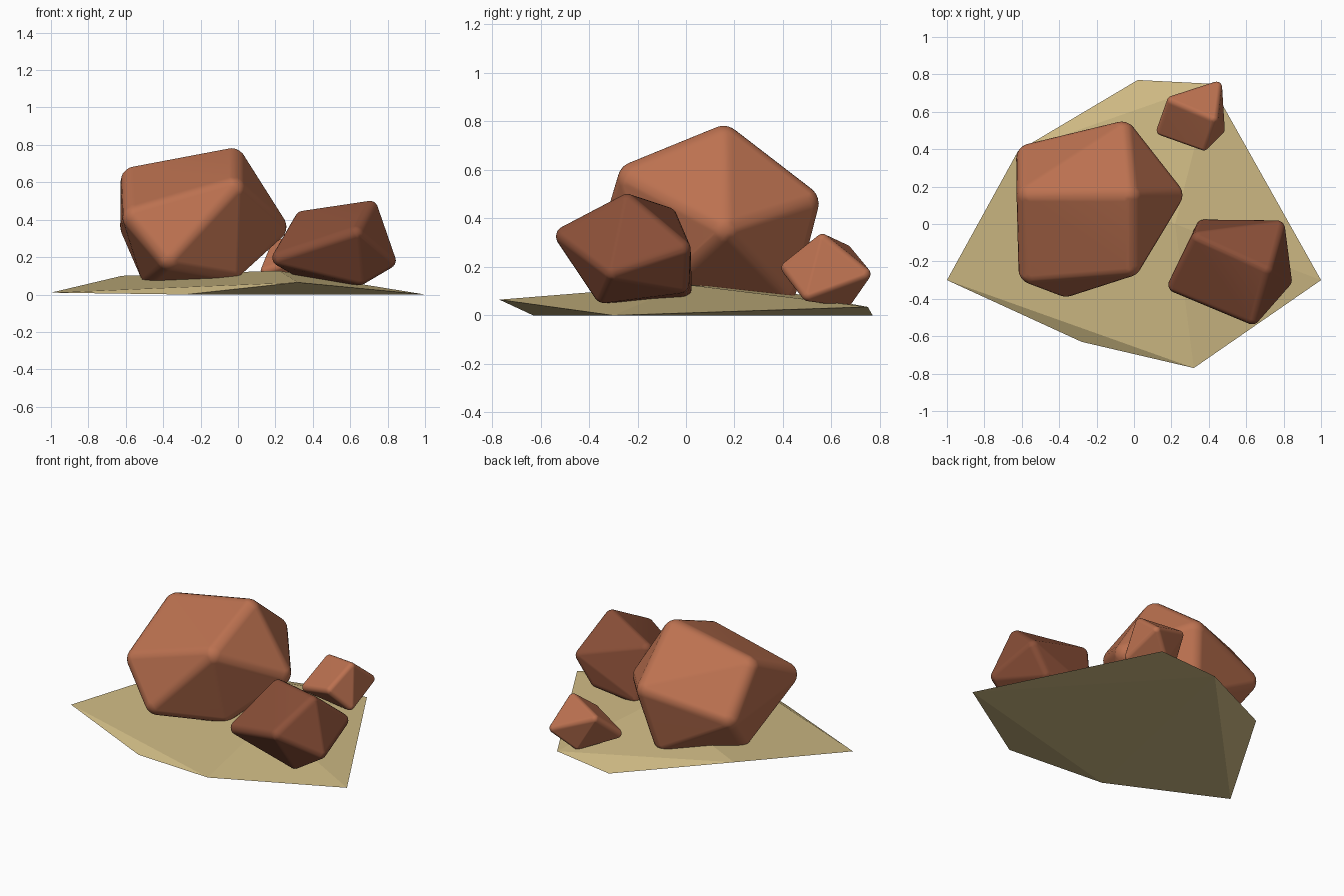
import bpy, bmesh
from mathutils import Vector, Matrix

cube = bpy.data.objects.get("Cube")
if cube:
    bpy.data.objects.remove(cube, do_unlink=True)


def material(name, rgb):
    mat = bpy.data.materials.new(name)
    mat.use_nodes = True
    color = (*rgb, 1)
    mat.diffuse_color = color
    mat.node_tree.nodes["Principled BSDF"].inputs["Base Color"].default_value = color
    return mat


def hull_object(name, corners, mat, radius=0):
    """Convex stone through its corners; a radius rounds every corner and edge."""
    bm = bmesh.new()
    points = [Vector(c) for c in corners]
    middle = sum(points, Vector()) / len(points)
    for p in points:
        if radius:
            center = p + (middle - p).normalized() * radius * 1.15
            bmesh.ops.create_icosphere(bm, subdivisions=3, radius=radius,
                                       matrix=Matrix.Translation(center))
        else:
            bm.verts.new(p)
    # Keep only the outer skin of the point cloud
    if radius:
        bmesh.ops.delete(bm, geom=bm.edges[:], context='EDGES_FACES')
    hull = bmesh.ops.convex_hull(bm, input=bm.verts[:])
    spare = {v for v in hull["geom_interior"] + hull["geom_unused"]
             if isinstance(v, bmesh.types.BMVert)}
    bmesh.ops.delete(bm, geom=list(spare), context='VERTS')
    bmesh.ops.recalc_face_normals(bm, faces=bm.faces[:])
    mesh = bpy.data.meshes.new(name)
    bm.to_mesh(mesh)
    bm.free()
    mesh.materials.append(mat)
    obj = bpy.data.objects.new(name, mesh)
    bpy.context.collection.objects.link(obj)
    if radius:
        mesh.shade_smooth()
        weighted = obj.modifiers.new("Even shading", 'WEIGHTED_NORMAL')
        weighted.weight = 80
    return obj


sand = material("sand", (0.62, 0.49, 0.23))
clay = material("red clay", (0.50, 0.165, 0.08))
dark_clay = material("dark red clay", (0.26, 0.08, 0.04))

# Low faceted mound of sand
hull_object("sand_mound", [
    (-1, -.3, .01), (-.62, .39, .1), (.02, .77, 0), (.41, .75, .035),
    (1, -.3, 0), (.32, -.77, .065), (-.28, -.63, 0), (.22, 0, .127)], sand)

# Large boulder
hull_object("large_boulder", [
    (-.62, .17, .66), (.01, .17, .78), (.01, -.27, .6), (-.6, -.31, .42),
    (-.39, -.39, .17), (.27, .17, .36), (-.03, .55, .48), (-.62, .41, .36),
    (-.51, .1, .06), (-.1, .45, .07), (0, -.12, .09)], clay, .08)

# Medium boulder
hull_object("medium_boulder", [
    (.73, -.25, .5), (.31, -.06, .43), (.8, .01, .28), (.64, -.54, .34),
    (.18, -.34, .19), (.845, -.32, .17), (.67, -.37, .06), (.34, .01, .09),
    (.68, .01, .11)], dark_clay, .045)

# Small boulder
hull_object("small_boulder", [
    (.44, .56, .335), (.18, .67, .28), (.46, .76, .17), (.38, .39, .2),
    (.12, .49, .12), (.48, .49, .07), (.32, .68, .04)], clay, .03)
